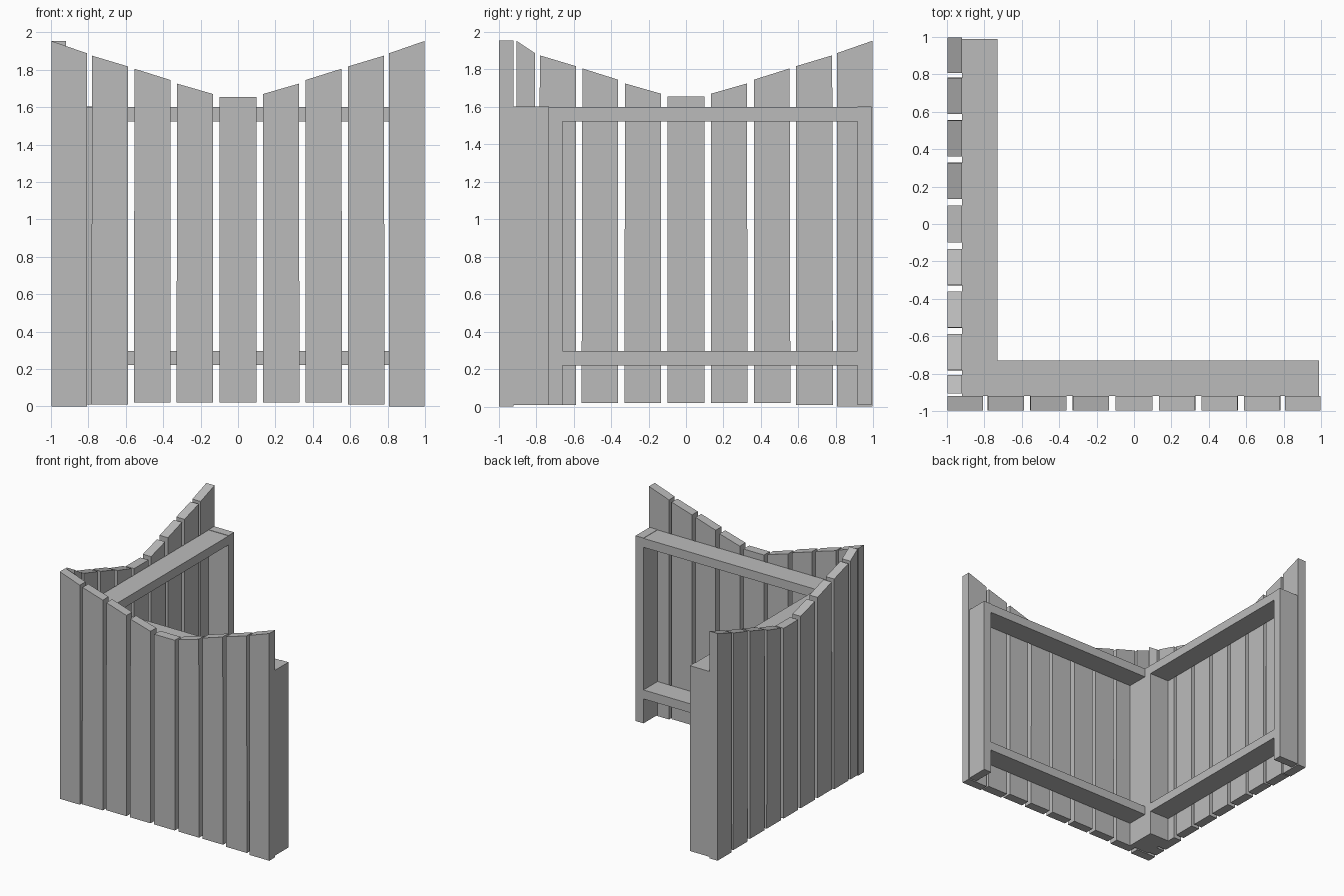
import bpy
import bmesh

cube = bpy.data.objects.get("Cube")
if cube:
    bpy.data.objects.remove(cube)

grey = bpy.data.materials.new("weathered grey")
grey.use_nodes = True
COLOUR = (0.5, 0.5, 0.5, 1)
grey.diffuse_color = COLOUR
grey.node_tree.nodes["Principled BSDF"].inputs["Base Color"].default_value = COLOUR

BACK, FACE, OUT = -0.73, -0.92, -0.998   # inner side, picket plane, outer side


def prism(name, outline, near, far, side=False):
    """Extrude an outline (along, z) through its thickness; side swaps x and y."""
    bm = bmesh.new()
    place = lambda u, d, z: (d, u, z) if side else (u, d, z)
    face = bm.faces.new([bm.verts.new(place(u, near, z)) for u, z in outline])
    new = bmesh.ops.extrude_face_region(bm, geom=[face])["geom"]
    shift = place(0, far - near, 0)
    bmesh.ops.translate(bm, vec=shift, verts=[v for v in new if isinstance(v, bmesh.types.BMVert)])
    bmesh.ops.recalc_face_normals(bm, faces=bm.faces)
    mesh = bpy.data.meshes.new(name)
    bm.to_mesh(mesh)
    bm.free()
    mesh.materials.append(grey)
    obj = bpy.data.objects.new(name, mesh)
    bpy.context.collection.objects.link(obj)


def beam(name, a, b, low, high, side):
    prism(name, [(a, low), (b, low), (b, high), (a, high)], FACE, BACK, side)


# Half a fence: inner edge, outer edge, bottom, inner top, outer top
PICKETS = [
    (0.133, 0.325, 0.02, 1.67, 1.725),
    (0.362, 0.553, 0.02, 1.745, 1.805),
    (0.587, 0.78, 0.01, 1.817, 1.875),
    (0.806, 0.996, 0.0, 1.887, 1.953),
]

for label, side in (("front", False), ("side", True)):
    # Pickets, mirrored about the flat middle one
    prism(label + "_picket_middle",
          [(-0.098, 0.02), (0.098, 0.02), (0.098, 1.655), (-0.098, 1.655)], OUT, FACE, side)
    for i, (a, b, low, top_a, top_b) in enumerate(PICKETS, 1):
        for sign, end in ((-1, "near"), (1, "far")):
            outer, flare, foot = b, 0.004, low
            if i == len(PICKETS):
                flare = 0
                if side and sign < 0:      # trimmed where the panels meet
                    outer, foot = 0.905, 0.01
            prism(f"{label}_picket_{end}_{i}",
                  [(sign * a, foot), (sign * (outer + flare), foot),
                   (sign * outer, top_b), (sign * a, top_a)], OUT, FACE, side)
    # Horizontal rails and the free end post
    start = -0.66 if side else BACK
    beam(label + "_rail_lower", start, 0.915, 0.22, 0.297, side)
    beam(label + "_rail_upper", start, 0.915, 1.523, 1.6, side)
    beam(label + "_end_post", 0.915, 0.99, 0.01, 1.603, side)

# Shared post in the corner
beam("corner_post", FACE, -0.66, 0.01, 1.6, True)
